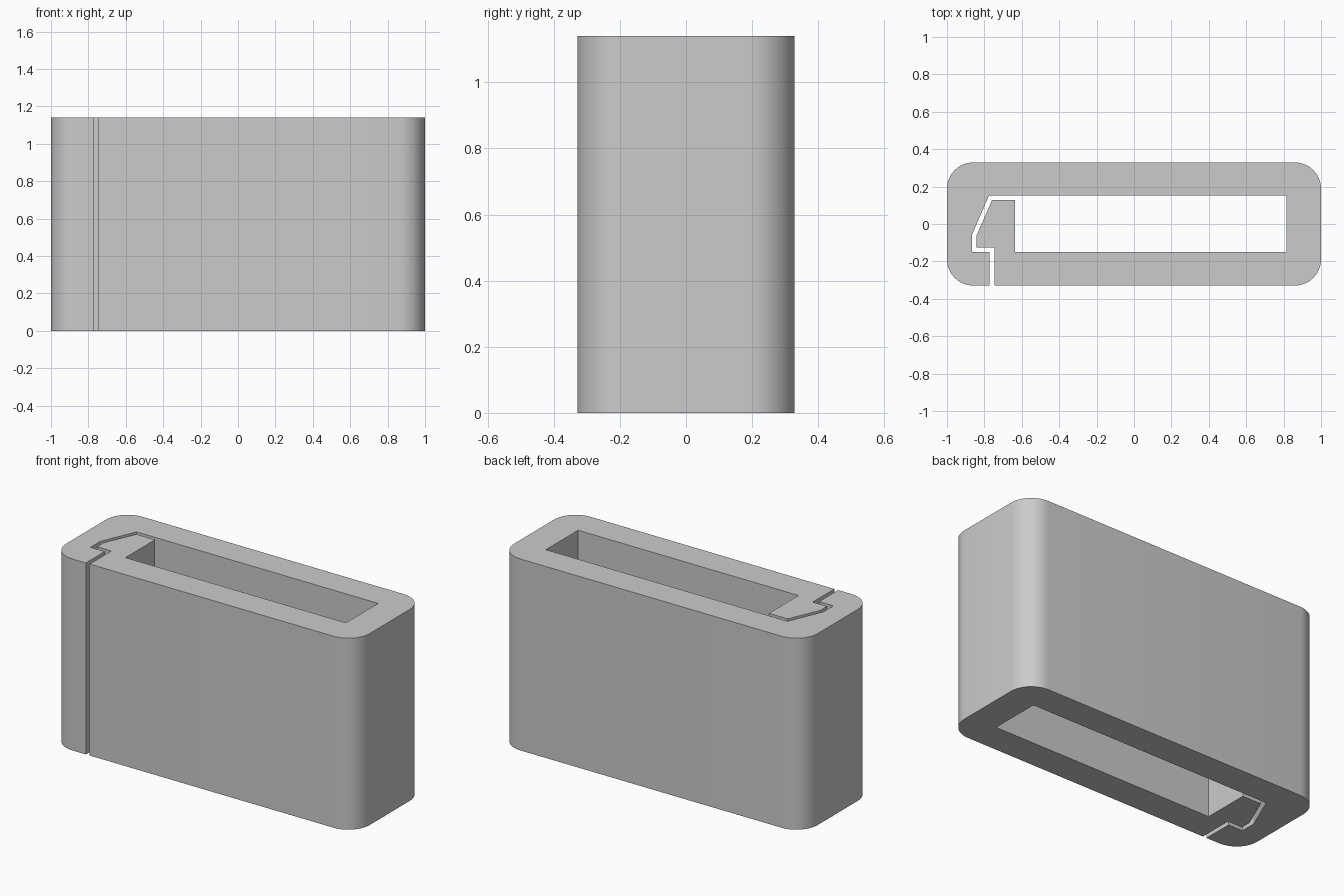
import bpy, bmesh, math
from mathutils import Vector

cube = bpy.data.objects.get("Cube")
if cube:
    bpy.data.objects.remove(cube)

HALF_X, HALF_Y, HEIGHT = 1.0, 0.329, 1.14
RADIUS, STEPS = 0.14, 10


def corner(sx, sy, start):
    """Quarter-round corner, running counter-clockwise."""
    cx, cy = sx * (HALF_X - RADIUS), sy * (HALF_Y - RADIUS)
    angles = [start + math.pi / 2 * i / STEPS for i in range(STEPS + 1)]
    return [(cx + RADIUS * math.cos(a), cy + RADIUS * math.sin(a)) for a in angles]


# Rounded outer wall, from one side of the slit to the other
outline = [(-0.747, -HALF_Y)]
for sx, sy, quarter in ((1, -1, 3), (1, 1, 0), (-1, 1, 1), (-1, -1, 2)):
    outline += corner(sx, sy, quarter * math.pi / 2)

# Slit and socket, then the rectangular opening, then the hooked latch
outline += [(-0.772, -HALF_Y), (-0.772, -0.15), (-0.866, -0.15),
            (-0.866, -0.057), (-0.775, 0.153)]
outline += [(0.816, 0.153), (0.816, -0.15), (-0.636, -0.15)]
outline += [(-0.636, 0.128), (-0.759, 0.128), (-0.842, -0.062),
            (-0.842, -0.125), (-0.747, -0.125)]

# Extrude the profile upward into the sleeve
bm = bmesh.new()
base = bm.faces.new([bm.verts.new((x, y, 0)) for x, y in outline])
top = bmesh.ops.extrude_face_region(bm, geom=[base], use_keep_orig=True)["geom"]
bmesh.ops.translate(bm, vec=Vector((0, 0, HEIGHT)),
                    verts=[v for v in top if isinstance(v, bmesh.types.BMVert)])
bmesh.ops.recalc_face_normals(bm, faces=bm.faces)
mesh = bpy.data.meshes.new("latching_sleeve")
bm.to_mesh(mesh)
bm.free()

sleeve = bpy.data.objects.new("latching_sleeve", mesh)
bpy.context.collection.objects.link(sleeve)

# Plain grey finish
grey = bpy.data.materials.new("plain_grey")
grey.use_nodes = True
colour = (0.6, 0.6, 0.6, 1)
grey.diffuse_color = colour
grey.node_tree.nodes["Principled BSDF"].inputs["Base Color"].default_value = colour
mesh.materials.append(grey)

# Smooth round corners, crisp edges elsewhere
bpy.context.view_layer.objects.active = sleeve
sleeve.select_set(True)
bpy.ops.object.shade_smooth_by_angle(angle=math.radians(20))
